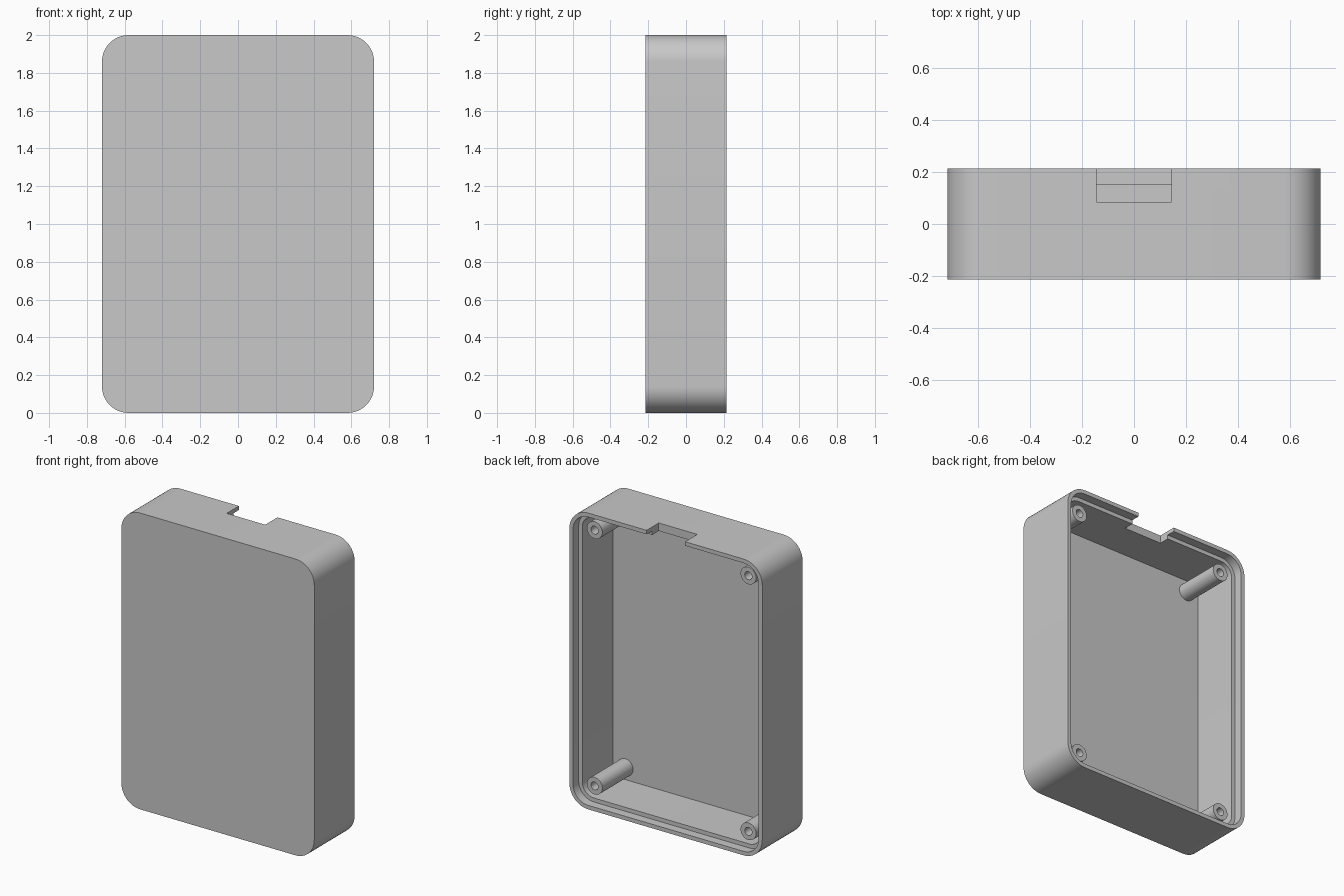
import bpy, bmesh
from math import cos, sin, pi

old = bpy.data.objects.get("Cube")
if old:
    bpy.data.objects.remove(old, do_unlink=True)

HALF_W, HEIGHT, HALF_D, RADIUS = 0.72, 2.0, 0.215, 0.14
LIP, WALL = 0.027, 0.054          # insets of the lip and of the inner wall
LEDGE_Y, FLOOR_Y = 0.155, -0.173  # depth of the ledge and of the inner floor

grey = bpy.data.materials.new("light grey plastic")
grey.use_nodes = True
grey.diffuse_color = (0.58, 0.58, 0.58, 1)
grey.node_tree.nodes["Principled BSDF"].inputs["Base Color"].default_value = grey.diffuse_color


def rounded_outline(inset, steps=12):
    """Rounded rectangle in x and z, shrunk by the inset."""
    r = RADIUS - inset
    cx, cz = HALF_W - RADIUS, HEIGHT / 2 - RADIUS
    points = []
    for q, (sx, sz) in enumerate([(1, 1), (-1, 1), (-1, -1), (1, -1)]):
        for i in range(steps + 1):
            a = (q + i / steps) * pi / 2
            points.append((sx * cx + r * cos(a), HEIGHT / 2 + sz * cz + r * sin(a)))
    return points


def circle(x, z, r, n=32):
    return [(x + r * cos(2 * pi * i / n), z + r * sin(2 * pi * i / n)) for i in range(n)]


def stacked_rings(name, rings):
    """Join outlines placed at successive y depths and cap both ends."""
    bm = bmesh.new()
    loops = [[bm.verts.new((x, y, z)) for x, z in outline] for outline, y in rings]
    n = len(loops[0])
    for a, b in zip(loops, loops[1:]):
        for i in range(n):
            j = (i + 1) % n
            bm.faces.new((a[i], a[j], b[j], b[i]))
    bm.faces.new(loops[0])
    bm.faces.new(loops[-1])
    bmesh.ops.recalc_face_normals(bm, faces=bm.faces)
    mesh = bpy.data.meshes.new(name)
    bm.to_mesh(mesh)
    bm.free()
    mesh.materials.append(grey)
    obj = bpy.data.objects.new(name, mesh)
    bpy.context.collection.objects.link(obj)
    return obj


def smooth(obj):
    bpy.ops.object.select_all(action='DESELECT')
    obj.select_set(True)
    bpy.context.view_layer.objects.active = obj
    bpy.ops.object.shade_smooth_by_angle(angle=pi / 6)


# Hollow case, open at the back, with a stepped rim
outer, lip, inner = (rounded_outline(d) for d in (0, LIP, WALL))
case = stacked_rings("case_shell", [
    (outer, -HALF_D), (outer, HALF_D), (lip, HALF_D),
    (lip, LEDGE_Y), (inner, LEDGE_Y), (inner, FLOOR_Y)])

# Cable notch through the top wall
bpy.ops.mesh.primitive_cube_add(size=1, location=(0, 0.235, HEIGHT))
cutter = bpy.context.object
cutter.name = "notch_cutter"
cutter.scale = (0.288, 0.3, 0.25)
cutter.hide_render = True
cut = case.modifiers.new("notch", 'BOOLEAN')
cut.operation, cut.solver, cut.object = 'DIFFERENCE', 'EXACT', cutter
bpy.context.view_layer.objects.active = case
bpy.ops.object.modifier_apply(modifier=cut.name)
bpy.data.objects.remove(cutter, do_unlink=True)
smooth(case)

# Hollow screw posts in the four corners
for side, x in (("left", 0.574), ("right", -0.574)):
    for level, z in (("lower", 0.137), ("upper", HEIGHT - 0.137)):
        post, hole = circle(x, z, 0.058), circle(x, z, 0.027)
        smooth(stacked_rings(f"{level}_{side}_screw_post", [
            (post, FLOOR_Y - 0.01), (post, LEDGE_Y), (hole, LEDGE_Y), (hole, FLOOR_Y)]))
